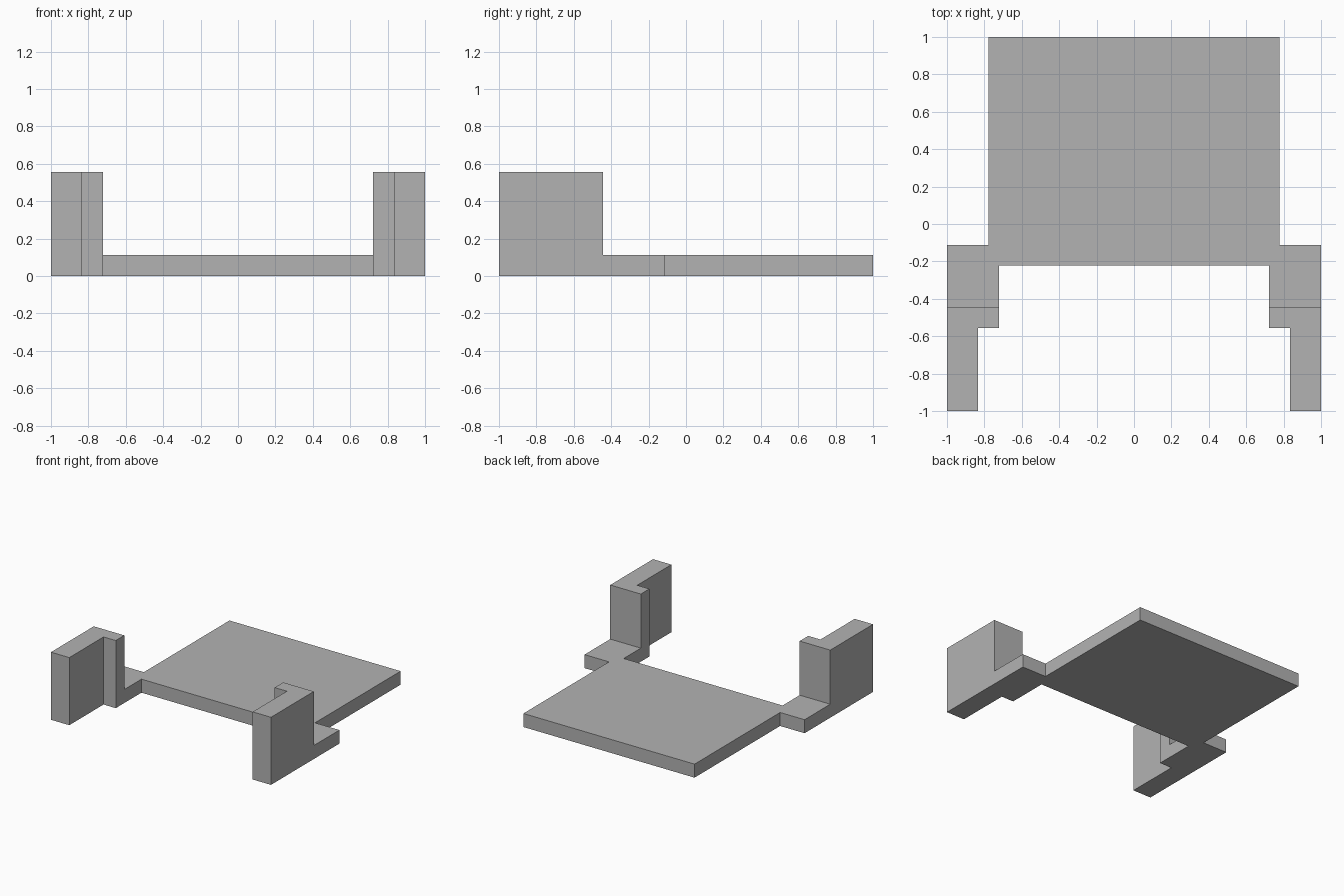
import bpy
import bmesh

if "Cube" in bpy.data.objects:
    bpy.data.objects.remove(bpy.data.objects["Cube"])

U = 1 / 18        # layout module
SLAB = 2 * U      # slab thickness
POST = 10 * U     # post height

# Right half of the slab outline, including the side tab (in modules)
slab_half = [(13, -4), (13, -8), (18, -8), (18, -2), (14, -2), (14, 18)]
# L-shaped footprint of the right post
post_right = [(13, -8), (13, -10), (15, -10), (15, -18), (18, -18), (18, -8)]


def mirrored(points):
    return [(-x, y) for x, y in reversed(points)]


def extrude_up(bm, faces, height):
    """Extrude faces upwards and return the new top faces."""
    new = bmesh.ops.extrude_face_region(bm, geom=faces)["geom"]
    verts = [g for g in new if isinstance(g, bmesh.types.BMVert)]
    bmesh.ops.translate(bm, verts=verts, vec=(0, 0, height))
    return [g for g in new if isinstance(g, bmesh.types.BMFace)]


bm = bmesh.new()
shared = {}


def footprint(points):
    for p in points:
        if p not in shared:
            shared[p] = bm.verts.new((p[0] * U, p[1] * U, 0))
    return bm.faces.new([shared[p] for p in points])


# Slab and post footprints share their joining edges
slab = footprint(slab_half + mirrored(slab_half))
posts = [footprint(post_right), footprint(mirrored(post_right))]
bottom = [slab] + posts

# Raise the whole slab, then only the post areas
tops = extrude_up(bm, bottom, SLAB)
post_tops = [f for f in tops if f.calc_center_median().y < -8 * U]
extrude_up(bm, post_tops, POST - SLAB)
bmesh.ops.delete(bm, geom=post_tops, context='FACES_ONLY') if all(
    f.is_valid and f.calc_center_median().z < POST - 0.01 for f in post_tops) else None

# Close the underside if the extrusion consumed it
if not any(f.calc_center_median().z < 0.001 for f in bm.faces):
    for pts in (slab_half + mirrored(slab_half), post_right, mirrored(post_right)):
        footprint(pts)

# Merge coplanar faces and orient outwards
bmesh.ops.recalc_face_normals(bm, faces=bm.faces[:])
bmesh.ops.dissolve_limit(bm, angle_limit=0.01, verts=bm.verts[:], edges=bm.edges[:])
bmesh.ops.recalc_face_normals(bm, faces=bm.faces[:])

mesh = bpy.data.meshes.new("base_with_posts")
bm.to_mesh(mesh)
bm.free()
body = bpy.data.objects.new("base_with_posts", mesh)
bpy.context.collection.objects.link(body)

# Plain grey
grey = bpy.data.materials.new("plain_grey")
grey.diffuse_color = (0.45, 0.45, 0.45, 1)
grey.use_nodes = True
grey.node_tree.nodes["Principled BSDF"].inputs["Base Color"].default_value = grey.diffuse_color
mesh.materials.append(grey)
